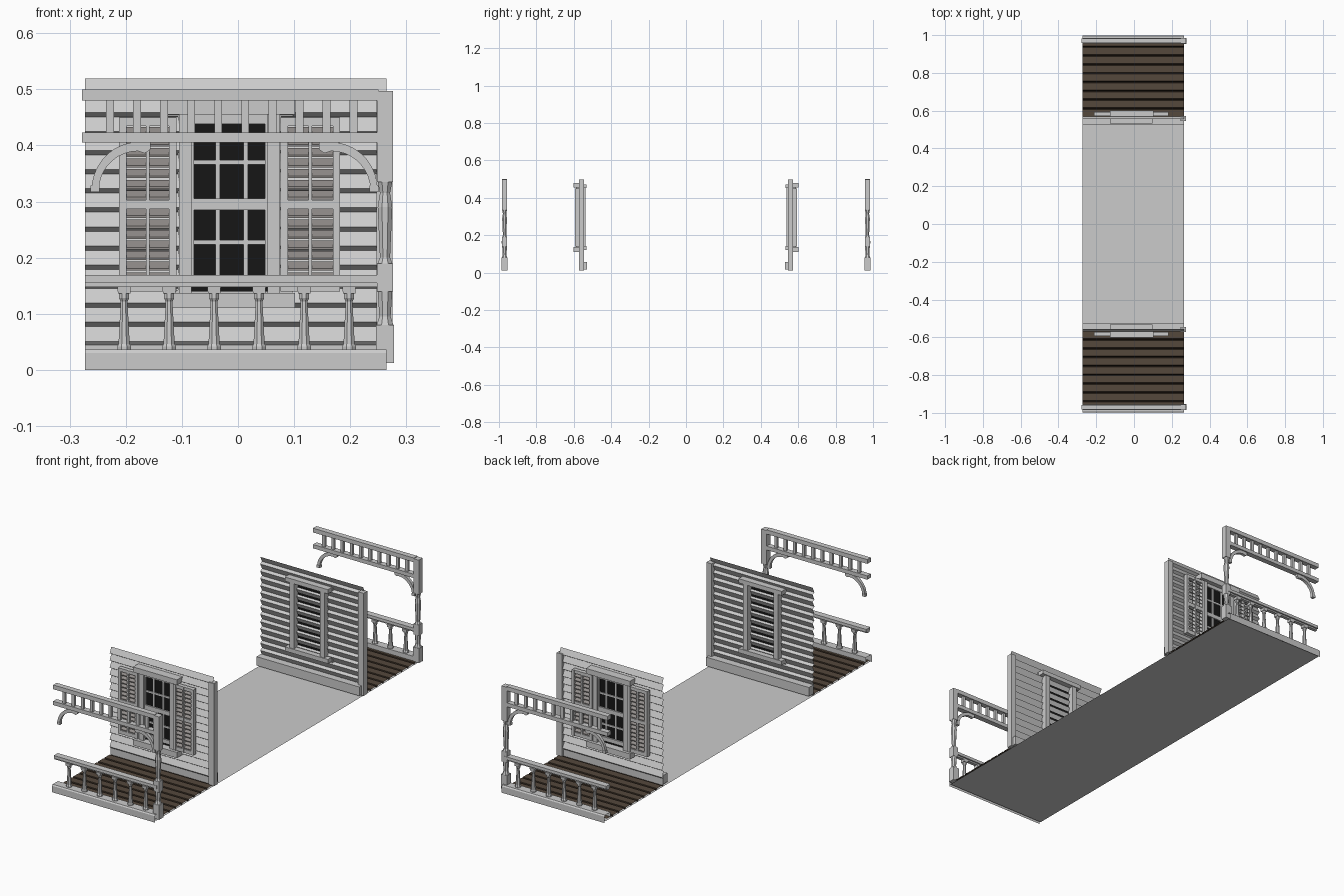
import bpy, bmesh, math

if "Cube" in bpy.data.objects:
    bpy.data.objects.remove(bpy.data.objects["Cube"])


def box(bm, x0, x1, y0, y1, z0, z1):
    r = bmesh.ops.create_cube(bm, size=1)
    for v in r['verts']:
        v.co = ((x0 + x1) / 2 + v.co.x * (x1 - x0),
                (y0 + y1) / 2 + v.co.y * (y1 - y0),
                (z0 + z1) / 2 + v.co.z * (z1 - z0))


def sheet(bm, profile, x0, x1):
    """Open (y, z) profile swept along x."""
    a = [bm.verts.new((x0, y, z)) for y, z in profile]
    b = [bm.verts.new((x1, y, z)) for y, z in profile]
    for i in range(len(profile) - 1):
        bm.faces.new((a[i], b[i], b[i + 1], a[i + 1]))


def plate(bm, outline, y0, y1):
    """Strip of (inner, outer) xz pairs given thickness along y."""
    rings = []
    for (xa, za), (xb, zb) in outline:
        rings.append([bm.verts.new(c) for c in
                      ((xa, y0, za), (xb, y0, zb), (xb, y1, zb), (xa, y1, za))])
    loft(bm, rings)


def loft(bm, rings):
    n = len(rings[0])
    for r, q in zip(rings, rings[1:]):
        for i in range(n):
            bm.faces.new((r[i], r[(i + 1) % n], q[(i + 1) % n], q[i]))
    bm.faces.new(rings[0][::-1])
    bm.faces.new(rings[-1])


def turned(bm, x, y, profile, sides):
    """Faceted spindle from (half width, z) pairs."""
    k = 1 / math.cos(math.pi / sides)
    loft(bm, [[bm.verts.new((x + r * k * math.cos((i + .5) * 2 * math.pi / sides),
                             y + r * k * math.sin((i + .5) * 2 * math.pi / sides), z))
               for i in range(sides)] for r, z in profile])


def finish(bm, name, color=None, mirror=True, solid=True):
    if solid:
        bmesh.ops.recalc_face_normals(bm, faces=bm.faces)
    me = bpy.data.meshes.new(name)
    bm.to_mesh(me)
    bm.free()
    ob = bpy.data.objects.new(name, me)
    bpy.context.collection.objects.link(ob)
    if color:
        mat = bpy.data.materials.new(name + "_color")
        mat.diffuse_color = (*color, 1)
        mat.use_nodes = True
        mat.node_tree.nodes["Principled BSDF"].inputs["Base Color"].default_value = mat.diffuse_color
        me.materials.append(mat)
    if mirror:  # front half is modelled, back half mirrored
        m = ob.modifiers.new("mirror", 'MIRROR')
        m.use_axis = (False, True, False)
    return ob


X0, X1 = -0.273, 0.265
FLOOR = 0.006

# floor sheet
bm = bmesh.new()
sheet(bm, [(-0.99, FLOOR), (0.99, FLOOR)], X0, X1)
finish(bm, "floor", mirror=False, solid=False)

# porch planks with dark grooves between
planks, grooves = bmesh.new(), bmesh.new()
pitch = 0.42 / 9
for i in range(9):
    y = -0.98 + i * pitch
    sheet(planks, [(y, FLOOR + .008), (y + pitch - .010, FLOOR + .008)], X0, X1)
    sheet(grooves, [(y + pitch - .010, FLOOR + .008), (y + pitch - .005, FLOOR + .002),
                    (y + pitch, FLOOR + .008)], X0, X1)
finish(planks, "porch_planks", (0.09, 0.065, 0.045), solid=False)
finish(grooves, "plank_grooves", (0.03, 0.02, 0.013), solid=False)

# porch edge skirt
bm = bmesh.new()
sheet(bm, [(-0.998, 0), (-0.998, .030), (-0.994, .036), (-0.955, .036), (-0.955, .012)], X0, X1)
finish(bm, "porch_skirt", solid=False)

# clapboard wall, a zigzag sheet
bm = bmesh.new()
prof = [(-0.562, FLOOR), (-0.562, .044)]
for i in range(14):
    z = 0.051 + i * 0.034
    prof += [(-0.569, z), (-0.556, min(z + .026, .52))]
sheet(bm, prof, X0, X1)
finish(bm, "siding", solid=False)

# wall corner post and inner baseboard
bm = bmesh.new()
box(bm, .247, .275, -.573, -.545, .012, .497)
finish(bm, "wall_corner_post")
bm = bmesh.new()
box(bm, X0, X1, -.562, -.528, .016, .058)
finish(bm, "baseboard")

# window: glass, sashes, casing
CX = -0.015
bm = bmesh.new()
box(bm, CX - .07, CX + .07, -.573, -.565, .14, .45)
finish(bm, "window_glass", (0.008, 0.008, 0.008))

bm = bmesh.new()
for z0, z1 in ((.15, .305), (.285, .455)):
    box(bm, CX - .08, CX + .08, -.580, -.568, z0, z0 + .019)
    box(bm, CX - .08, CX + .08, -.580, -.568, z1 - .017, z1)
    for dx in (-.071, .071):
        box(bm, CX + dx - .008, CX + dx + .008, -.580, -.568, z0, z1)
    for dx in (-.021, .029):
        box(bm, CX + dx - .004, CX + dx + .004, -.577, -.568, z0, z1)
    zm = (z0 + z1) / 2
    box(bm, CX - .07, CX + .07, -.577, -.568, zm - .004, zm + .004)
finish(bm, "window_sashes")

bm = bmesh.new()
for dx in (-.079, .079):
    box(bm, CX + dx - .011, CX + dx + .011, -.588, -.562, .13, .46)
box(bm, CX - .113, CX + .117, -.602, -.562, .455, .480)
box(bm, CX - .113, CX + .117, -.602, -.562, .110, .137)
finish(bm, "window_casing")

# inside window trim
bm = bmesh.new()
for dx in (-.08, .08):
    box(bm, CX + dx - .012, CX + dx + .012, -.562, -.536, .135, .455)
for z in (.122, .452):
    box(bm, CX - .113, CX + .113, -.562, -.532, z, z + .02)
finish(bm, "inside_trim")

# louvred shutters
frame, slats = bmesh.new(), bmesh.new()
for a, b in ((-.212, -.110), (.076, .182)):
    m = (a + b) / 2
    for x0, x1 in ((a, a + .013), (b - .013, b), (m - .003, m + .003)):
        box(frame, x0, x1, -.594, -.572, .14, .45)
    for z0, z1 in ((.14, .157), (.287, .303), (.435, .45)):
        box(frame, a, b, -.592, -.573, z0, z1)
    for base in (.157, .303):
        for i in range(7):
            z = base + i * .0188
            sheet(slats, [(-.574, z + .017), (-.590, z + .005), (-.590, z + .001)],
                  a + .012, b - .012)
finish(frame, "shutter_frames")
finish(slats, "shutter_louvres", (0.29, 0.27, 0.26), solid=False)

# porch post: square blocks with a turned middle
PX, PY = 0.262, -0.970
bm = bmesh.new()
for prof, n in (([(.016, .012), (.016, .080)], 4),
                ([(.015, .080), (.010, .095), (.013, .140)], 8),
                ([(.014, .140), (.014, .190)], 4),
                ([(.013, .190), (.009, .200), (.013, .290), (.009, .315), (.013, .335)], 8),
                ([(.014, .335), (.014, .497)], 4)):
    turned(bm, PX, PY, prof, n)
finish(bm, "porch_post")

# lower railing and balusters
bm = bmesh.new()
box(bm, X0, X1, -.986, -.956, .155, .169)
box(bm, X0, X1, -.979, -.963, .148, .156)
finish(bm, "handrail")
bm = bmesh.new()
for i in range(6):
    x = -.203 + i * .0802
    turned(bm, x, -.971, [(.011, .136), (.012, .149)], 4)
    turned(bm, x, -.971, [(.012, .036), (.012, .042), (.010, .046), (.006, .122),
                          (.009, .128), (.009, .137)], 8)
finish(bm, "balusters")

# upper frieze: two rails with slats
bm = bmesh.new()
box(bm, -.278, .25, -.983, -.957, .480, .500)
box(bm, -.278, .25, -.983, -.957, .405, .423)
finish(bm, "frieze_rails")
bm = bmesh.new()
for i in range(10):
    x = -.228 + i * .0482
    box(bm, x - .007, x + .007, -.976, -.964, .42, .483)
finish(bm, "frieze_slats")

# curved corner brackets with small knobs
bm = bmesh.new()
for cx, s in ((-.178, -1), (.166, 1)):
    arc = []
    for i in range(10):
        t = math.radians(i * 10)
        arc.append(((cx + s * .070 * math.cos(t), .320 + .070 * math.sin(t)),
                    (cx + s * .083 * math.cos(t), .320 + .086 * math.sin(t))))
    arc.append(((cx - s * .012, .386), (cx - s * .012, .406)))
    arc.append(((cx - s * .022, .393), (cx - s * .022, .406)))
    plate(bm, arc, -.977, -.963)
    box(bm, cx + s * .0765 - .008, cx + s * .0765 + .008, -.978, -.962, .317, .329)
finish(bm, "corner_brackets")
